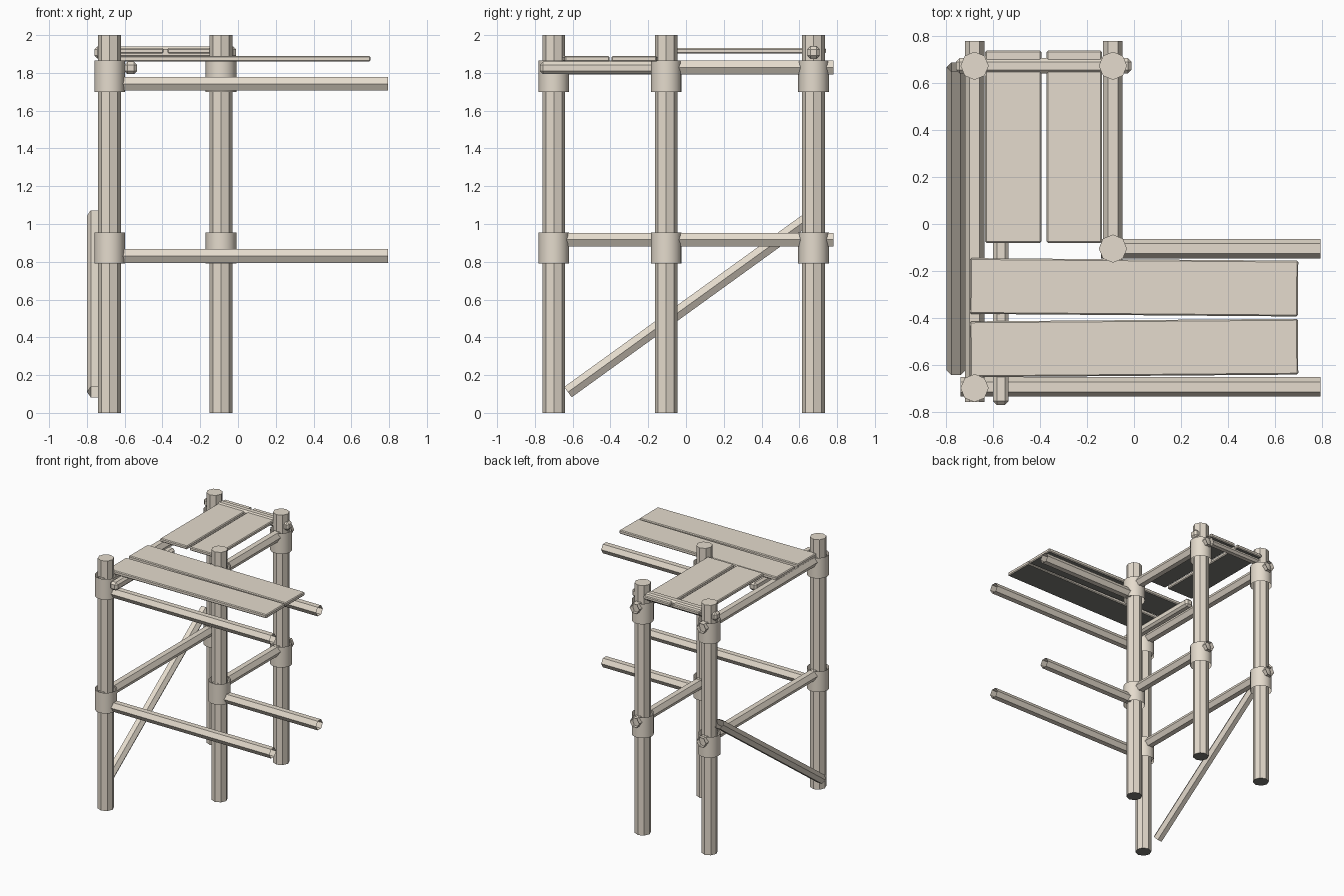
import bpy, bmesh, math
from mathutils import Vector, Matrix

cube = bpy.data.objects.get("Cube")
if cube:
    bpy.data.objects.remove(cube, do_unlink=True)


def material(name, colour):
    mat = bpy.data.materials.new(name)
    mat.use_nodes = True
    mat.diffuse_color = colour
    mat.node_tree.nodes["Principled BSDF"].inputs["Base Color"].default_value = colour
    return mat


wood = material("pale weathered wood", (0.78, 0.71, 0.61, 1))
dark = material("dark underside", (0.2, 0.2, 0.18, 1))


def finish(name, bm, smooth=False, dark_base=False):
    """Make the object; dark_base paints its downward faces dark."""
    bm.normal_update()
    for f in bm.faces:
        f.smooth = smooth
        f.material_index = int(dark_base and f.normal.z < -0.9)
    mesh = bpy.data.meshes.new(name)
    bm.to_mesh(mesh)
    bm.free()
    mesh.materials.append(wood)
    if dark_base:
        mesh.materials.append(dark)
    ob = bpy.data.objects.new(name, mesh)
    bpy.context.collection.objects.link(ob)


def pole(name, start, end, radius, sides, caps=False, smooth=False):
    """Tube between two points, with one corner pointing sideways."""
    a, b = Vector(start), Vector(end)
    axis = (b - a).normalized()
    side = Vector((1, 0, 0)) if abs(axis.z) > 0.99 else axis.cross(Vector((0, 0, 1))).normalized()
    up = axis.cross(side)
    rot = Matrix((side, up, axis)).transposed().to_4x4()
    bm = bmesh.new()
    bmesh.ops.create_cone(bm, cap_ends=caps, segments=sides, radius1=radius, radius2=radius,
                          depth=(b - a).length)
    # turn the first corner onto the side direction
    first = max(bm.verts, key=lambda v: (round(v.co.x, 4), v.co.z)).co
    turn = Matrix.Rotation(-math.atan2(first.y, first.x), 4, 'Z')
    bm.transform(Matrix.Translation((a + b) / 2) @ rot @ turn)
    finish(name, bm, smooth, dark_base=caps)


def box(name, centre, size, bevel, turn=0, dark_base=False):
    bm = bmesh.new()
    bmesh.ops.create_cube(bm, size=1)
    bm.transform(Matrix.Diagonal((*size, 1)))
    bmesh.ops.bevel(bm, geom=bm.edges[:], offset=bevel, segments=1, affect='EDGES')
    bm.transform(Matrix.Translation(centre) @ Matrix.Rotation(math.radians(turn), 4, 'Z'))
    finish(name, bm, dark_base=dark_base)


LEFT, RIGHT = -0.09, -0.68
FRONT, MIDDLE, BACK = -0.7, -0.105, 0.675
posts = {"front_right": (RIGHT, FRONT), "middle_left": (LEFT, MIDDLE),
         "back_right": (RIGHT, BACK), "back_left": (LEFT, BACK)}

# Upright posts with open sleeve collars at both rail levels
for label, (x, y) in posts.items():
    pole(label + "_post", (x, y, 0), (x, y, 2), 0.06, 8, caps=True)
    for level, z in (("lower", 0.79), ("upper", 1.70)):
        pole(f"{label}_{level}_collar", (x, y, z), (x, y, z + 0.165), 0.081, 16, smooth=True)

# Open hexagonal rails: one pair sideways and one pair front to back at each level
for level, z in (("lower", 0.83), ("upper", 1.742)):
    pole(level + "_front_rail", (-0.74, FRONT + 0.005, z), (0.795, FRONT + 0.005, z), 0.042, 6)
    pole(level + "_middle_rail", (-0.14, MIDDLE, z), (0.795, MIDDLE, z), 0.042, 6)
    z += 0.087
    pole(level + "_right_rail", (RIGHT, -0.76, z), (RIGHT, 0.78, z), 0.042, 6)
    pole(level + "_left_rail", (LEFT, -0.16, z), (LEFT, 0.78, z), 0.042, 6)

# Diagonal brace on the right side
pole("diagonal_brace", (-0.76, -0.625, 0.11), (-0.76, 0.67, 1.045), 0.039, 6)

# Beams carrying the planks
box("back_plank_beam", (-0.385, BACK, 1.908), (0.75, 0.066, 0.066), 0.016)
box("front_plank_beam", (-0.568, -0.397, 1.826), (0.066, 0.75, 0.066), 0.016)

# Walkway planks with dark undersides
planks = {"front_plank_inner": ((0, -0.27, 1.874), (1.4, 0.238, 0.03), -0.45),
          "front_plank_outer": ((0, -0.529, 1.874), (1.4, 0.238, 0.03), 0.45),
          "back_plank_right": ((-0.515, 0.33, 1.917), (0.24, 0.82, 0.028), 0),
          "back_plank_left": ((-0.255, 0.33, 1.917), (0.236, 0.82, 0.028), 0)}
for label, (centre, size, turn) in planks.items():
    box(label, centre, size, 0.006, turn, dark_base=True)
